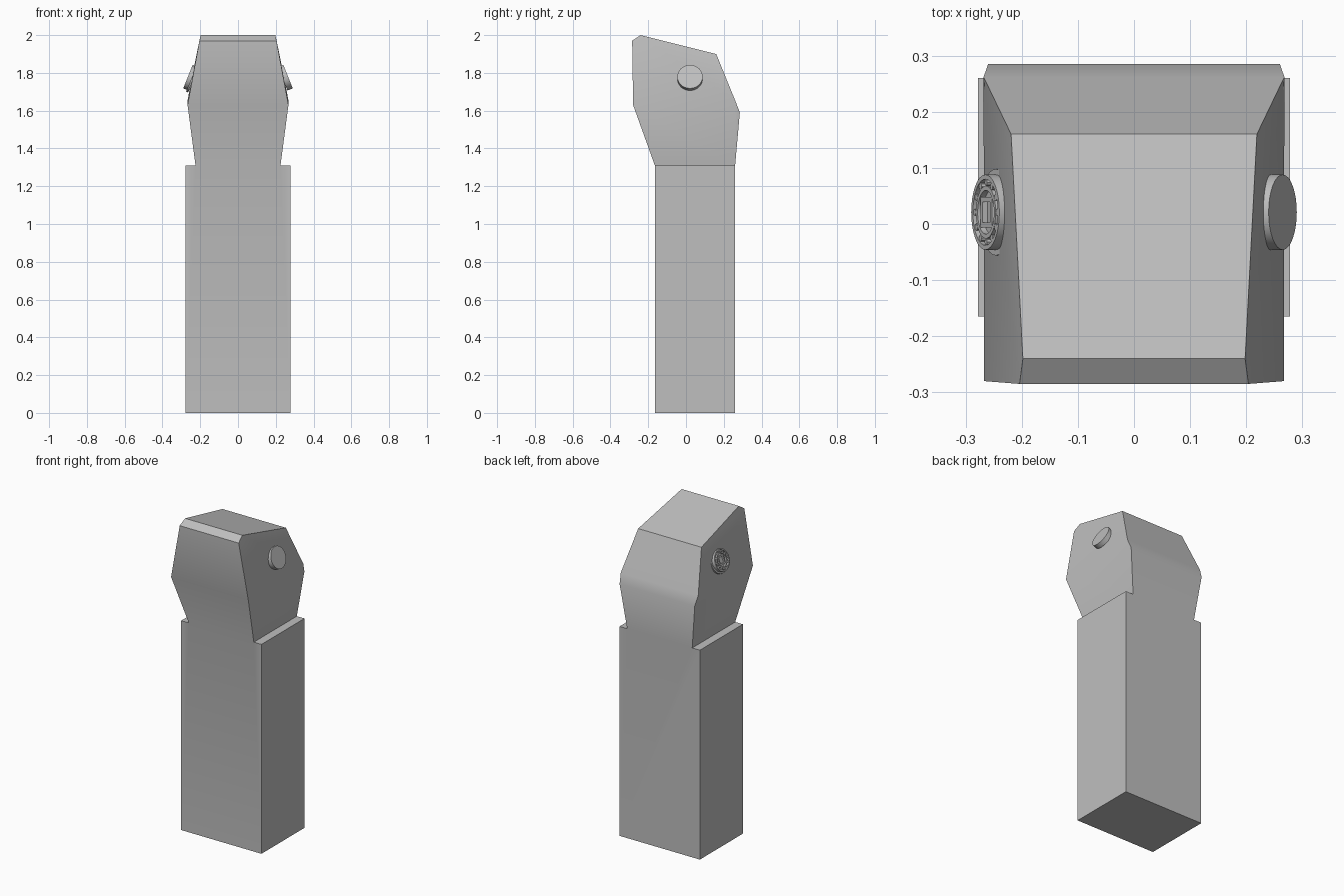
import bpy, bmesh, math
from mathutils import Vector, Matrix

cube = bpy.data.objects.get("Cube")
if cube:
    bpy.data.objects.remove(cube, do_unlink=True)

grey = bpy.data.materials.new("plain grey")
grey.use_nodes = True
COLOUR = (0.52, 0.52, 0.52, 1)
grey.diffuse_color = COLOUR
grey.node_tree.nodes["Principled BSDF"].inputs["Base Color"].default_value = COLOUR


def finish(bm, name, matrix=None):
    bmesh.ops.recalc_face_normals(bm, faces=bm.faces)
    mesh = bpy.data.meshes.new(name)
    bm.to_mesh(mesh)
    bm.free()
    mesh.materials.append(grey)
    ob = bpy.data.objects.new(name, mesh)
    bpy.context.collection.objects.link(ob)
    if matrix:
        ob.matrix_world = matrix
    bpy.ops.object.select_all(action='DESELECT')
    ob.select_set(True)
    bpy.context.view_layer.objects.active = ob
    bpy.ops.object.shade_smooth_by_angle(angle=math.radians(30))
    return ob


# Post and head as one shell: side profile (half width, y, z), mirrored in x
profile = [(.225, -.165, 1.31), (.267, -.28, 1.63), (.204, -.285, 1.97),
           (.198, -.24, 2.0), (.219, .16, 1.90), (.268, .262, 1.65),
           (.26, .285, 1.59), (.225, .26, 1.31)]
bm = bmesh.new()
sides = {s: [bm.verts.new((s * x, y, z)) for x, y, z in profile] for s in (1, -1)}
L, R = sides[1], sides[-1]
for i in range(len(profile) - 1):
    bm.faces.new((L[i], L[i + 1], R[i + 1], R[i]))
post = {}
for s, v in sides.items():
    bm.faces.new([v[i] for i in (0, 1, 5, 6, 7)])
    bm.faces.new([v[i] for i in (1, 2, 3, 4, 5)])
    # Ledge beside the head, then the post's side wall
    c = [bm.verts.new((s * .278, y, z)) for z in (1.31, 0) for y in (-.165, .26)]
    bm.faces.new((v[0], v[7], c[1], c[0]))
    bm.faces.new((c[0], c[1], c[3], c[2]))
    post[s] = c
p, q = post[1], post[-1]
bm.faces.new((p[0], L[0], R[0], q[0], q[2], p[2]))
bm.faces.new((p[1], L[7], R[7], q[1], q[3], p[3]))
bm.faces.new((p[2], p[3], q[3], q[2]))
finish(bm, "post_and_head")


def bolt_frame(side):
    """Local z points outward along the bolt; the origin is its outer face."""
    tilt = math.radians(22)
    z = Vector((side * math.cos(tilt), 0, math.sin(tilt)))
    y = Vector((0, 1, 0))
    x = y.cross(z)
    m = Matrix((x, y, z)).transposed().to_4x4()
    m.translation = (side * .265, .021, 1.78)
    return m


def disc(name, radius, bottom, top, frame, segments=32):
    bm = bmesh.new()
    bmesh.ops.create_cone(bm, cap_ends=True, segments=segments, radius1=radius,
                          radius2=radius, depth=top - bottom,
                          matrix=Matrix.Translation((0, 0, (top + bottom) / 2)))
    return finish(bm, name, frame)


def ring(name, outer, inner, bottom, top, frame, segments=32):
    bm = bmesh.new()
    section = [(outer, bottom), (outer, top), (inner, top), (inner, bottom)]
    loops = []
    for k in range(segments):
        a = math.tau * k / segments
        loops.append([bm.verts.new((r * math.cos(a), r * math.sin(a), z))
                      for r, z in section])
    for k in range(segments):
        a, b = loops[k], loops[(k + 1) % segments]
        for j in range(4):
            n = (j + 1) % 4
            bm.faces.new((a[j], b[j], b[n], a[n]))
    return finish(bm, name, frame)


# Plain bolt on the left
disc("left_bolt", .067, -.03, 0, bolt_frame(1))

# Detailed bolt on the right: washer, raised rim, square socket, ring of studs
frame = bolt_frame(-1)
disc("right_bolt_washer", .077, -.032, -.02, frame)
disc("right_bolt_floor", .06, -.03, -.012, frame)
ring("right_bolt_rim", .067, .059, -.03, 0, frame)
ring("right_bolt_collar", .047, .039, -.02, -.001, frame)
turn = frame @ Matrix.Rotation(math.pi / 4, 4, 'Z')
ring("right_bolt_socket", .038, .026, -.02, -.002, turn, 4)
for k in range(12):
    a = math.tau * k / 12
    spot = frame @ Matrix.Translation((.053 * math.cos(a), .053 * math.sin(a), 0))
    disc("right_bolt_stud", .006, -.02, -.001, spot, 8)
